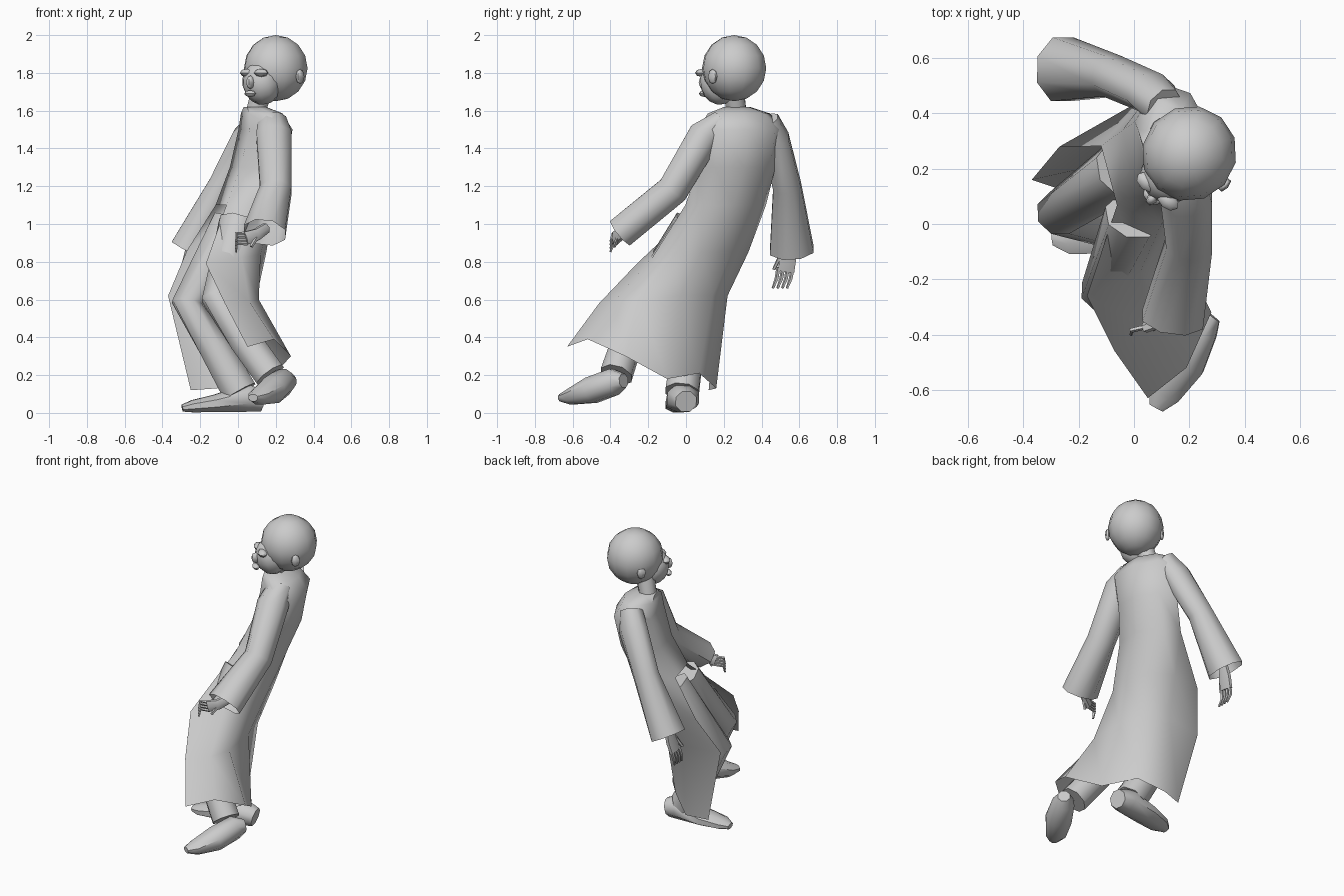
import bpy, bmesh, math
from mathutils import Vector, Matrix


def finish(name, bm, angle=50):
    bmesh.ops.recalc_face_normals(bm, faces=bm.faces)
    me = bpy.data.meshes.new(name)
    bm.to_mesh(me)
    bm.free()
    ob = bpy.data.objects.new(name, me)
    bpy.context.collection.objects.link(ob)
    bpy.ops.object.select_all(action='DESELECT')
    ob.select_set(True)
    bpy.context.view_layer.objects.active = ob
    bpy.ops.object.shade_smooth_by_angle(angle=math.radians(angle))
    return ob


def tube(name, rings, ref, sides=8, cap=(True, True)):
    """Rings are (x, y, z, half size along ref, half size across)."""
    bm = bmesh.new()
    pts = [Vector(r[:3]) for r in rings]
    loops = []
    for i, r in enumerate(rings):
        t = (pts[min(i + 1, len(pts) - 1)] - pts[max(i - 1, 0)]).normalized()
        a = Vector(ref)
        a = (a - t * a.dot(t)).normalized()
        b = t.cross(a)
        loop = []
        for k in range(sides):
            w = 2 * math.pi * (k + 0.5) / sides
            p = pts[i] + a * r[3] * math.cos(w) + b * r[4] * math.sin(w)
            p.z = max(p.z, 0)
            loop.append(bm.verts.new(p))
        loops.append(loop)
    for l0, l1 in zip(loops, loops[1:]):
        for k in range(sides):
            n = (k + 1) % sides
            bm.faces.new((l0[k], l0[n], l1[n], l1[k]))
    if cap[0]:
        bm.faces.new(loops[0][::-1])
    if cap[1]:
        bm.faces.new(loops[-1])
    return finish(name, bm)


def ball(name, center, size, forward, segs=12, rings=8, tilt=0):
    bm = bmesh.new()
    yaw = math.atan2(forward[1], forward[0])
    m = (Matrix.Translation(center) @ Matrix.Rotation(yaw, 4, 'Z')
         @ Matrix.Rotation(tilt, 4, 'Y') @ Matrix.Diagonal((*size, 1)))
    bmesh.ops.create_uvsphere(bm, u_segments=segs, v_segments=rings, radius=1, matrix=m)
    return finish(name, bm)


# long coat: closed elliptical torso rows, then an open, wind-swept skirt
side, front = Vector((0.26, -0.97, 0)), Vector((-0.97, -0.26, 0))
torso = [(0.09, 0.27, 1.62, 0.07, 0.06), (0.13, 0.28, 1.585, 0.17, 0.11),
         (0.15, 0.29, 1.50, 0.23, 0.14), (0.11, 0.27, 1.30, 0.21, 0.15),
         (0.04, 0.21, 1.10, 0.22, 0.155)]
rows = []
for x, y, z, w, d in torso:
    rows.append([Vector((x, y, z)) + side * w * math.cos(math.radians(t))
                 + front * d * math.sin(math.radians(t))
                 for t in (60, 0, -45, -90, -135, -180, -240)])
rows += [
    [(-.17, -.26, .79), (.02, -.18, .82), (.12, -.06, .84), (.15, .08, .85),
     (.10, .24, .85), (-.05, .33, .85), (-.27, .28, .86)],
    [(-.07, -.46, .58), (.06, -.38, .59), (.11, -.25, .60), (.10, -.03, .62),
     (.05, .14, .62), (-.10, .22, .62), (-.37, .16, .62)],
    [(.05, -.63, .35), (.19, -.52, .39), (.28, -.32, .30), (.17, -.10, .18),
     (.03, .07, .21), (-.11, .16, .13), (-.25, .12, .12)]]
bm = bmesh.new()
grid = [[bm.verts.new(p) for p in row] for row in rows]
for i, (r0, r1) in enumerate(zip(grid, grid[1:])):
    for k in range(6):
        bm.faces.new((r0[k], r0[k + 1], r1[k + 1], r1[k]))
    if i < len(torso) - 1:
        bm.faces.new((r0[6], r0[0], r1[0], r1[6]))
bm.faces.new(grid[0])
finish("coat", bm, 60)

# wide sleeves with open cuffs
tube("left_sleeve", [(.18, .19, 1.55, .08, .06), (.19, .10, 1.47, .10, .095),
                     (.20, -.07, 1.18, .09, .09), (.14, -.345, .955, .12, .09)],
     (1, 0, 0), cap=(True, False))
tube("right_sleeve", [(.11, .42, 1.54, .08, .07), (.06, .475, 1.45, .075, .10),
                      (-.08, .535, 1.2, .08, .085), (-.26, .56, .86, .125, .11)],
     (0, 1, 0), cap=(True, False))

# hands: palm, fingers and thumb
tube("left_palm", [(.15, -.30, .98, .03, .025), (.10, -.35, .945, .035, .025),
                   (.04, -.375, .925, .04, .02)], (0, 0, 1), 6)
tube("right_palm", [(-.25, .55, .90, .03, .02), (-.27, .54, .82, .05, .02),
                    (-.29, .53, .75, .05, .018)], (0, 1, 0), 6)
for i in range(4):
    z = .95 - .018 * i
    tube(f"left_finger_{i}", [(.05, -.37, z, .009, .01), (-.01, -.385, z, .009, .01),
                              (-.01, -.40, z - .045, .006, .006)], (0, 1, 0), 5)
    y = .565 - .025 * i
    tube(f"right_finger_{i}", [(-.285, y, .77, .012, .012), (-.30, y - .01, .71, .011, .011),
                               (-.29, y - .03, .66, .007, .007)], (0, 1, 0), 5)
tube("left_thumb", [(.10, -.36, .93, .012, .012), (.07, -.38, .88, .009, .009)], (0, 1, 0), 5)
tube("right_thumb", [(-.27, .50, .83, .012, .012), (-.30, .465, .76, .009, .009)], (1, 0, 0), 5)

# trouser legs
tube("right_leg", [(-.04, .20, 1.0, .11, .11), (-.27, .04, .58, .085, .085),
                   (-.12, .01, .34, .09, .09), (.01, -.02, .11, .095, .10)], (0, 1, 0))
tube("left_leg", [(.0, .03, 1.0, .10, .11), (-.115, -.24, .60, .085, .08),
                  (.04, -.31, .38, .085, .09), (.17, -.37, .20, .09, .09)], (0, 1, 0))

# shoes
tube("right_shoe", [(.13, 0, .06, .06, .06), (.05, -.015, .08, .08, .09),
                    (-.12, -.025, .05, .05, .088), (-.24, -.045, .035, .035, .07),
                    (-.295, -.05, .025, .02, .03)], (0, 0, 1))
tube("left_shoe", [(.28, -.33, .17, .04, .04), (.24, -.38, .165, .075, .07),
                   (.18, -.50, .12, .075, .085), (.11, -.61, .085, .045, .065),
                   (.08, -.665, .08, .02, .03)], (0, 0, 1))

# neck, skull, face and features
look = Vector((-.66, -.75, 0))
across = Vector((-.75, .66, 0))
tube("neck", [(.09, .27, 1.58, .055, .055), (.13, .25, 1.72, .06, .06)], (0, 1, 0))
ball("skull", (.20, .255, 1.825), (.175, .17, .175), look)
ball("face", (.125, .175, 1.745), (.10, .105, .115), look, tilt=.3)
ball("nose", (.066, .092, 1.75), (.028, .02, .036), look, 6, 4)
ball("lips", (.064, .098, 1.69), (.022, .038, .018), look, 8, 4)
for s, n in ((1, "right"), (-1, "left")):
    ball(f"{n}_brow", Vector((.085, .118, 1.80)) + across * .05 * s,
         (.03, .045, .022), look, 8, 4)
    ball(f"{n}_ear", Vector((.205, .25, 1.78)) + across * .165 * s,
         (.03, .015, .04), look, 6, 4)
